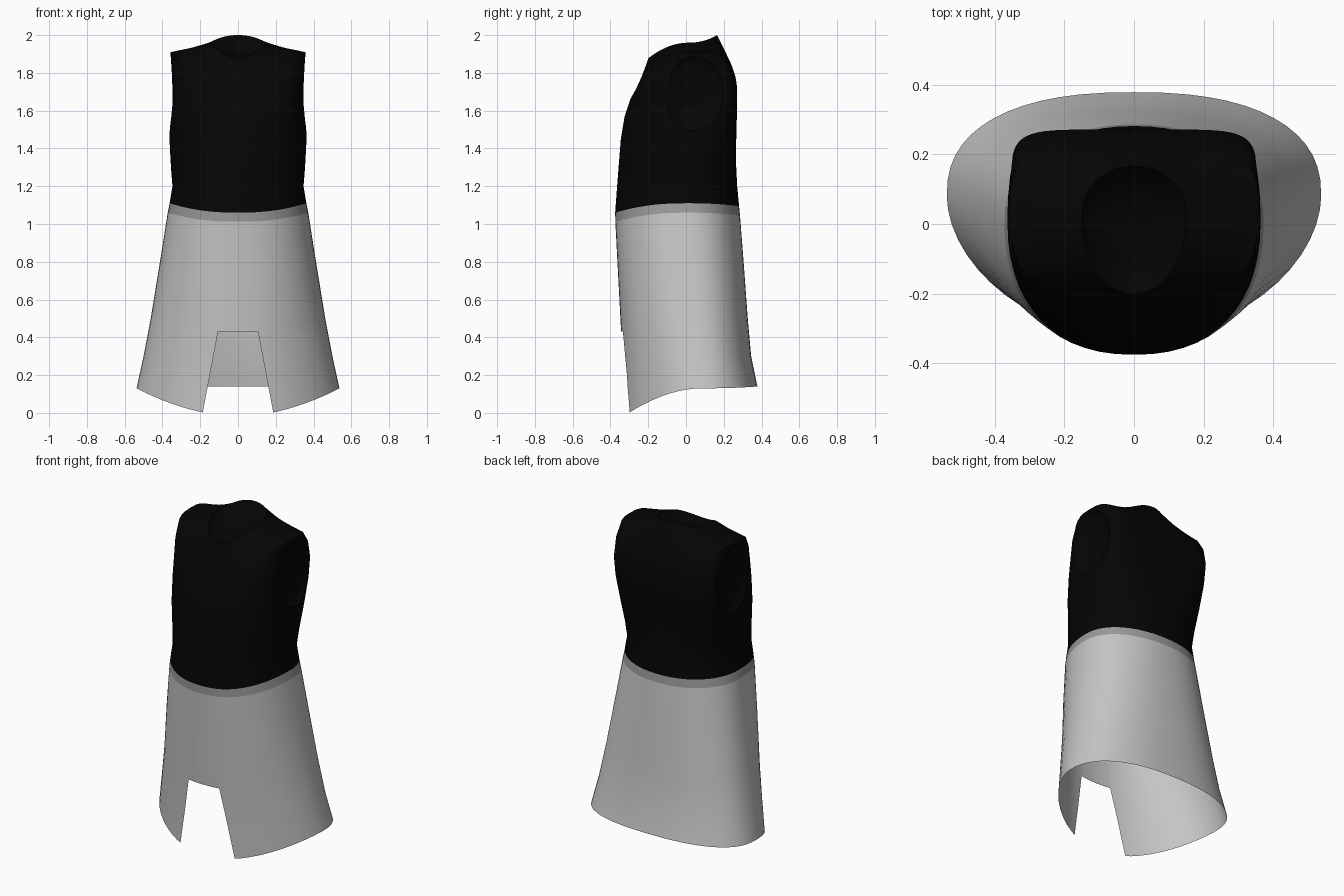
import bpy, bmesh, math
from mathutils import Vector

SEGMENTS = 56

cube = bpy.data.objects.get("Cube")
if cube:
    bpy.data.objects.remove(cube)


def material(name, value):
    mat = bpy.data.materials.new(name)
    colour = (value, value, value, 1)
    mat.use_nodes = True
    mat.diffuse_color = colour
    mat.node_tree.nodes["Principled BSDF"].inputs["Base Color"].default_value = colour
    return mat


black = material("black cloth", 0.0015)
grey = material("grey cloth", 0.56)
dark_grey = material("dark grey band", 0.32)


def power(value, exponent):
    return math.copysign(abs(value) ** exponent, value)


def ring(bm, side_z, front_z, back_z, width, front, back, front_n, back_n):
    """One squared-off oval cross-section whose height follows the body."""
    middle = front + (back - front) * 0.58
    verts = []
    for k in range(SEGMENTS):
        a = math.tau * k / SEGMENTS
        c, s = math.cos(a), math.sin(a)
        n = back_n if s > 0 else front_n
        depth = back - middle if s > 0 else middle - front
        end_z = back_z if s > 0 else front_z
        verts.append(bm.verts.new((width * power(c, 2 / n),
                                   middle + depth * power(s, 2 / n),
                                   side_z + (end_z - side_z) * s * s)))
    return verts


def loft(levels, closed=False):
    bm = bmesh.new()
    rings = [ring(bm, *level) for level in levels]
    for low, high in zip(rings, rings[1:]):
        for k in range(SEGMENTS):
            j = (k + 1) % SEGMENTS
            bm.faces.new((low[k], low[j], high[j], high[k]))
    if closed:
        bm.faces.new(rings[0][::-1])
        bm.faces.new(rings[-1])
    return bm


def finish(bm, name, mat):
    mesh = bpy.data.meshes.new(name)
    bm.to_mesh(mesh)
    bm.free()
    mesh.materials.append(mat)
    obj = bpy.data.objects.new(name, mesh)
    bpy.context.collection.objects.link(obj)
    return obj


def smooth(obj):
    bpy.ops.object.select_all(action='DESELECT')
    obj.select_set(True)
    bpy.context.view_layer.objects.active = obj
    bpy.ops.object.shade_smooth_by_angle(angle=math.radians(40))


# Level: side z, front z, back z, half width, front y, back y, front and back squareness
waist = (1.11, 1.06, 1.095, .362, -.375, .281, 2.3, 2.15)
band_edge = (1.06, 1.012, 1.045, .372, -.374, .286, 2.3, 2.15)

# Bodice, ending in a shallow bowl at the neck
bodice = finish(loft([
    waist,
    (1.2, 1.17, 1.2, .347, -.367, .271, 2.3, 2.15),
    (1.3, 1.3, 1.3, .355, -.357, .266, 2.3, 2.4),
    (1.45, 1.45, 1.45, .363, -.345, .266, 2.4, 3.2),
    (1.6, 1.57, 1.6, .358, -.325, .27, 2.6, 5),
    (1.72, 1.66, 1.72, .353, -.295, .271, 2.9, 6.5),
    (1.84, 1.72, 1.78, .355, -.262, .262, 3.1, 5),
    (1.91, 1.78, 1.84, .357, -.235, .242, 2.8, 3.2),
    (1.932, 1.84, 1.93, .25, -.212, .2, 2.3, 2.4),
    (1.96, 1.877, 2.0, .15, -.2, .165, 2, 2.2),
    (1.93, 1.867, 1.96, .13, -.17, .14, 2, 2),
    (1.9, 1.87, 1.91, .07, -.1, .07, 2, 2),
], closed=True), "bodice", black)

# Shallow armhole recesses on both sides
for side in (-1, 1):
    bm = bmesh.new()
    bmesh.ops.create_uvsphere(bm, u_segments=32, v_segments=16, radius=1)
    bmesh.ops.scale(bm, verts=bm.verts, vec=(.045, .165, .2))
    bmesh.ops.translate(bm, verts=bm.verts, vec=(side * .364, .045, 1.69))
    cutter = finish(bm, "armhole_cutter", black)
    cutter.hide_render = True
    cut = bodice.modifiers.new("armhole", 'BOOLEAN')
    cut.operation = 'DIFFERENCE'
    cut.solver = 'EXACT'
    cut.object = cutter
    bpy.context.view_layer.objects.active = bodice
    bpy.ops.object.modifier_apply(modifier=cut.name)
    bpy.data.objects.remove(cutter)
smooth(bodice)

# Waistband
smooth(finish(loft([band_edge, waist]), "waistband", dark_grey))

# Flared skirt, open at the hem
skirt = loft([
    (.13, -.018, .14, .537, -.33, .378, 1.87, 2.4),
    (.3, .2, .3, .5, -.333, .345, 1.95, 2.4),
    (.5, .4, .5, .462, -.342, .327, 2.05, 2.35),
    (.8, .76, .8, .413, -.361, .305, 2.2, 2.25),
    band_edge,
])

# Tapered front slit: cut its outline into the front faces, then open it
slit_top, top_half, hem_half = .432, .105, .187
slope = (hem_half - top_half) / slit_top
planes = [((0, 0, slit_top), (0, 0, 1))]
planes += [((s * hem_half, 0, 0), (s, 0, slope)) for s in (-1, 1)]
for point, normal in planes:
    front = [f for f in skirt.faces if f.calc_center_median().y < -.15]
    geom = set(front)
    for f in front:
        geom.update(f.edges)
        geom.update(f.verts)
    bmesh.ops.bisect_plane(skirt, geom=list(geom), plane_co=Vector(point),
                           plane_no=Vector(normal), dist=1e-5)


def in_slit(face):
    c = face.calc_center_median()
    return c.y < -.15 and c.z < slit_top and abs(c.x) < hem_half - slope * c.z


bmesh.ops.delete(skirt, geom=[f for f in skirt.faces if in_slit(f)], context='FACES')
smooth(finish(skirt, "skirt", grey))
